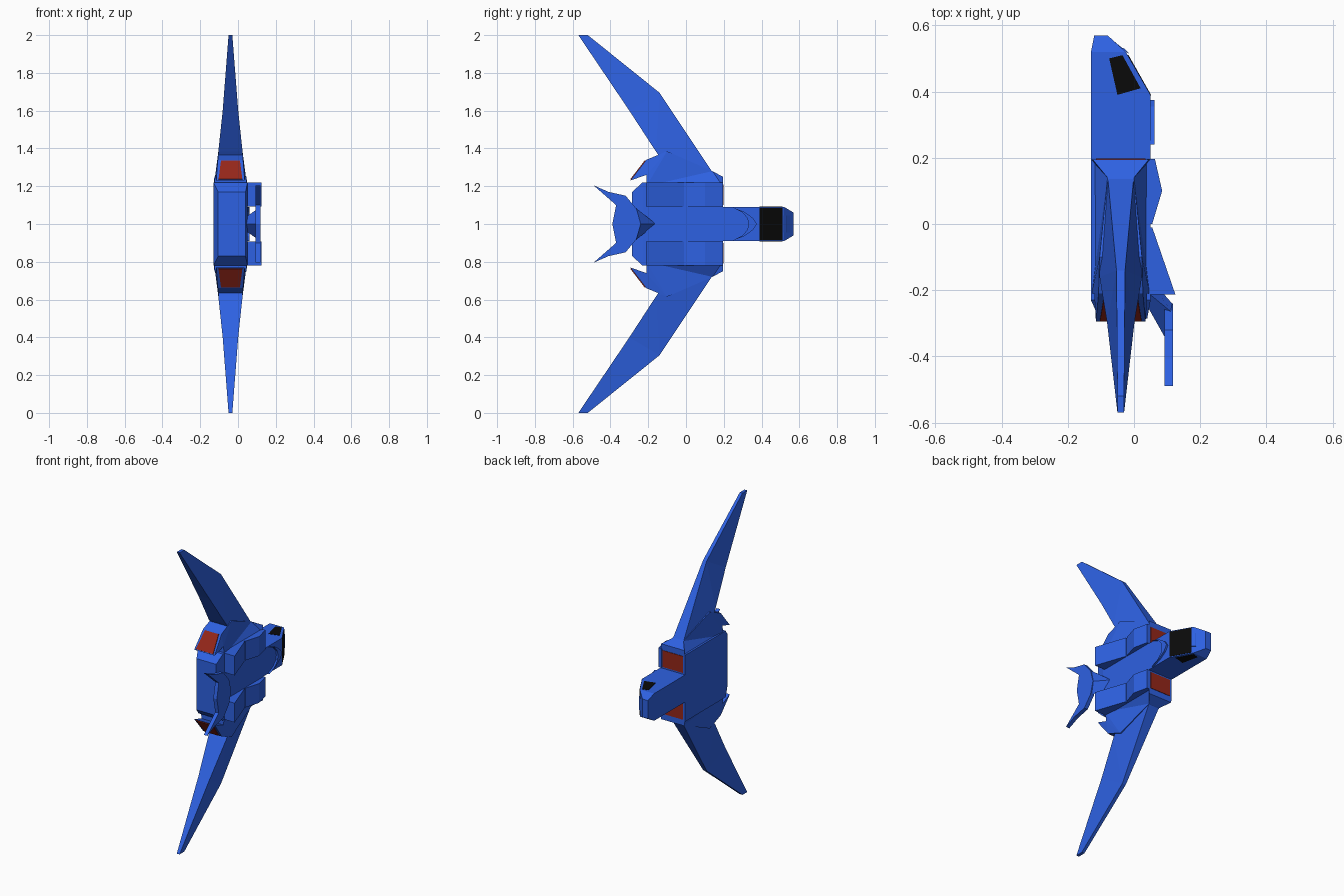
import bpy, bmesh
from mathutils import Vector

if "Cube" in bpy.data.objects:
    bpy.data.objects.remove(bpy.data.objects["Cube"])

def mat(name, c):
    m = bpy.data.materials.new(name)
    m.diffuse_color = (*c, 1)
    m.use_nodes = True
    m.node_tree.nodes["Principled BSDF"].inputs["Base Color"].default_value = m.diffuse_color
    return m

BLUE = mat("blue", (0.027, 0.12, 0.76))
RED = mat("red", (0.3, 0.02, 0.01))
BLACK = mat("black", (0.003, 0.003, 0.003))
XC = -0.04   # centre line of body and wings in x

def loft(name, rings, m=BLUE, mirror=False):
    """Skin a list of equal-length rings; points are (x, y, height from mid-plane)."""
    bm = bmesh.new()
    vs = [[bm.verts.new(p) for p in r] for r in rings]
    n = len(rings[0])
    for a, b in zip(vs, vs[1:]):
        for i in range(n):
            j = (i + 1) % n
            bm.faces.new((a[i], a[j], b[j], b[i]))
    caps = [bm.faces.new(vs[0]), bm.faces.new(vs[-1])]
    bmesh.ops.recalc_face_normals(bm, faces=bm.faces)
    bmesh.ops.triangulate(bm, faces=[f for f in caps if len(f.verts) > 4])
    me = bpy.data.meshes.new(name)
    bm.to_mesh(me)
    bm.free()
    me.materials.append(m)
    o = bpy.data.objects.new(name, me)
    o.location.z = 1
    bpy.context.collection.objects.link(o)
    if mirror:
        md = o.modifiers.new("mirror", 'MIRROR')
        md.use_axis = (False, False, True)
    return o

def blade(name, pts, mirror=True):
    """Plate in the y-z plane; each point is (y, z, half width in x)."""
    return loft(name, [[(XC + s * w, y, z) for y, z, w in pts] for s in (-1, 1)], BLUE, mirror)

def prism(name, prof, z0, z1, m=BLUE, mirror=False):
    """Side profile of (x, y) points extruded across z."""
    return loft(name, [[(x, y, z) for x, y in prof] for z in (z0, z1)], m, mirror)

def plate(name, prof, x0, x1):
    """Plan outline of (y, z) points extruded in x."""
    return loft(name, [[(x, y, z) for y, z in prof] for x in (x0, x1)])

def panel(name, corners, off, m, mirror=False):
    """Thin coloured panel laid on a surface."""
    o = Vector(off)
    return loft(name, [[Vector(c) + o * s for c in corners] for s in (-1, 1)], m, mirror)

def rect(y, x0, x1, h):
    return [(x0, y, -h), (x1, y, -h), (x1, y, h), (x0, y, h)]

# main hull with chamfered stern
loft("hull", [rect(0.195, -0.13, 0.05, 0.22), rect(-0.23, -0.13, 0.05, 0.22),
              rect(-0.285, -0.105, 0.04, 0.17)])

# neck and cockpit, narrowing at the tip
prism("cockpit", [(-0.13, 0.15), (0.05, 0.15), (0.05, 0.39), (-0.025, 0.52), (-0.13, 0.52)], -0.09, 0.09)
loft("nose_tip", [rect(0.52, -0.13, -0.025, 0.09), rect(0.57, -0.12, -0.08, 0.06)])

# black windows: front windscreen and sides
panel("windscreen", [(0.05, 0.388, -0.085), (0.05, 0.388, 0.085),
                     (-0.019, 0.51, 0.085), (-0.019, 0.51, -0.085)], (0.002, 0.001, 0), BLACK)
panel("side_window", [(-0.075, 0.5, 0.09), (-0.035, 0.51, 0.09),
                      (0.02, 0.41, 0.09), (-0.05, 0.39, 0.09)], (0, 0, 0.002), BLACK, True)

# raised crescent collar behind the windscreen, smaller one on the nose
def crescent(ya, yb, h, t):
    outer = [(ya, -h), ((ya + yb) / 2, -h * .72), (yb - .02, -h * .35), (yb, 0)]
    outer += [(y, -z) for y, z in outer[-2::-1]]
    return outer + [(y - t * (1 - abs(z) / h), z * .98) for y, z in outer[-2:0:-1]]
plate("collar", crescent(0.24, 0.375, 0.09, 0.045), 0.04, 0.062)
prism("nose_lip", [(-0.03, 0.53), (-0.015, 0.515), (-0.07, 0.56), (-0.08, 0.55)], -0.045, 0.045)

# four dorsal blocks
prism("front_block", [(0.04, 0.197), (0.063, 0.197), (0.085, 0.1), (0.055, 0.0), (0.04, 0.0)],
      0.092, 0.22, BLUE, True)
prism("rear_block", [(0.04, -0.01), (0.055, -0.01), (0.125, -0.213), (0.04, -0.213)],
      0.092, 0.22, BLUE, True)

# wing root pods
blade("wing_pod", [(0.195, 0.2, .09), (0.195, 0.25, .085), (0.14, 0.28, .04), (-0.1, .385, .064),
                   (-0.21, .34, .067), (-0.295, .23, .075), (-0.21, .26, .08), (-0.21, .2, .088)])
# swept wings: inner and outer section
blade("wing_inner", [(0.15, .26, .04), (-0.14, .695, .013), (-0.3, .6, .041), (-0.16, .385, .064), (-0.1, .3, .066)])
blade("wing_outer", [(-0.14, .695, .013), (-0.52, 1, .01), (-0.57, 1, .01), (-0.3, .6, .041)])

# red intakes at the front and exhausts at the rear
panel("intake", [(-0.115, 0.196, 0.1), (0.035, 0.196, 0.1), (0.035, 0.196, 0.21),
                 (-0.115, 0.196, 0.21)], (0, 0.002, 0), RED, True)
panel("exhaust", [(XC - .063, -0.292, .235), (XC + .063, -0.292, .235),
                  (XC + .05, -0.215, .335), (XC - .05, -0.215, .335)], (0, -0.003, 0.002), RED, True)

# tail pylon rising to the crescent tail fin
loft("tail_pylon", [[(0.045, -0.16, 0), (0.045, -0.21, .04), (0.03, -0.23, 0), (0.045, -0.21, -.04)],
                    [(0.115, -0.24, 0), (0.112, -0.265, .085), (0.092, -0.34, 0), (0.112, -0.265, -.085)]])
half = [(-0.24, 0.0), (-0.262, .08), (-0.32, .15), (-0.41, .17), (-0.49, .205), (-0.37, .1), (-0.39, 0.0)]
plate("tail_fin", half + [(y, -z) for y, z in half[-2:0:-1]], 0.092, 0.118)
